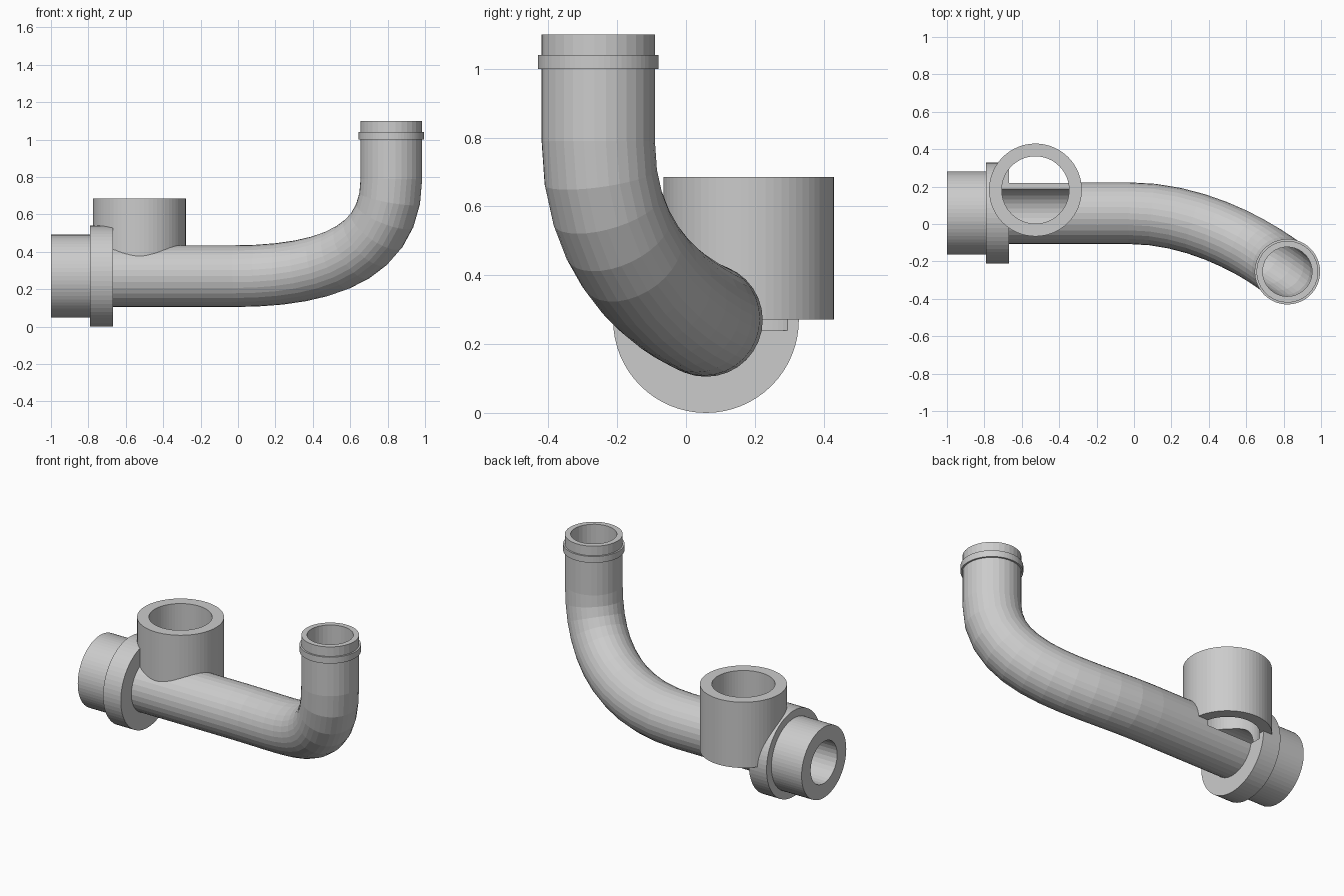
import bpy, bmesh, math
from mathutils import Vector

if "Cube" in bpy.data.objects:
    bpy.data.objects.remove(bpy.data.objects["Cube"])

AXIS_Y, AXIS_Z = 0.058, 0.27      # horizontal run
UP_X, UP_Y = 0.82, -0.255         # upright outlet
TEE_X, TEE_Y = -0.527, 0.182      # offset socket


def mesh_object(name, bm):
    bmesh.ops.recalc_face_normals(bm, faces=bm.faces)
    me = bpy.data.meshes.new(name)
    bm.to_mesh(me)
    bm.free()
    ob = bpy.data.objects.new(name, me)
    bpy.context.collection.objects.link(ob)
    return ob


def sweep(name, path, radius, sides):
    """Capped tube following the path, with a twist-free frame."""
    bm = bmesh.new()
    rings = []
    n = len(path)
    tangents = [(path[min(i + 1, n - 1)] - path[max(i - 1, 0)]).normalized() for i in range(n)]
    # end rings of the bend stay square to the straight runs
    tangents[1] = tangents[0]
    tangents[-2] = tangents[-1]
    side = tangents[0].orthogonal().normalized()
    prev = tangents[0]
    for p, t in zip(path, tangents):
        side = prev.rotation_difference(t) @ side
        side = (side - t * side.dot(t)).normalized()
        other = t.cross(side)
        prev = t
        rings.append([bm.verts.new(p + radius * (math.cos(a) * side + math.sin(a) * other))
                      for a in (2 * math.pi * k / sides for k in range(sides))])
    for a, b in zip(rings, rings[1:]):
        for k in range(sides):
            j = (k + 1) % sides
            bm.faces.new((a[k], a[j], b[j], b[k]))
    bm.faces.new(rings[0])
    bm.faces.new(rings[-1])
    return mesh_object(name, bm)


def cylinder(name, start, end, radius, sides=64):
    return sweep(name, [Vector(start), Vector(end)], radius, sides)


def pipe_path(x_start, z_end):
    """Straight run, smooth bend, straight rise."""
    p0, p1 = Vector((-0.03, AXIS_Y, AXIS_Z)), Vector((0.45, AXIS_Y, AXIS_Z))
    p2, p3 = Vector((UP_X, UP_Y, 0.38)), Vector((UP_X, UP_Y, 0.79))
    steps = 11
    bend = []
    for i in range(steps + 1):
        t = i / steps
        s = 1 - t
        bend.append(s**3 * p0 + 3 * s * s * t * p1 + 3 * s * t * t * p2 + t**3 * p3)
    return [Vector((x_start, AXIS_Y, AXIS_Z))] + bend + [Vector((UP_X, UP_Y, z_end))]


def combine(target, tool, operation):
    mod = target.modifiers.new(operation.title(), 'BOOLEAN')
    mod.operation = operation
    mod.solver = 'EXACT'
    mod.object = tool
    bpy.context.view_layer.objects.active = target
    bpy.ops.object.modifier_apply(modifier=mod.name)
    bpy.data.objects.remove(tool, do_unlink=True)


# main bent pipe
pipe = sweep("pipe_fitting", pipe_path(-0.9, 1.1), 0.165, 32)

# end spigot, flange, offset socket and outlet bead
solids = [
    cylinder("end_spigot", (-1, AXIS_Y, AXIS_Z), (-0.7, AXIS_Y, AXIS_Z), 0.222),
    cylinder("flange", (-0.79, AXIS_Y, AXIS_Z), (-0.667, AXIS_Y, AXIS_Z), 0.27),
    cylinder("socket", (TEE_X, TEE_Y, 0.272), (TEE_X, TEE_Y, 0.685), 0.248),
    cylinder("outlet_bead", (UP_X, UP_Y, 1.0), (UP_X, UP_Y, 1.04), 0.175),
]
for solid in solids:
    combine(pipe, solid, 'UNION')

# hollow out the pipe and the socket
combine(pipe, sweep("pipe_bore", pipe_path(-1.1, 1.2), 0.132, 32), 'DIFFERENCE')
combine(pipe, cylinder("socket_bore", (TEE_X, TEE_Y, 0.24), (TEE_X, TEE_Y, 0.8), 0.18), 'DIFFERENCE')
